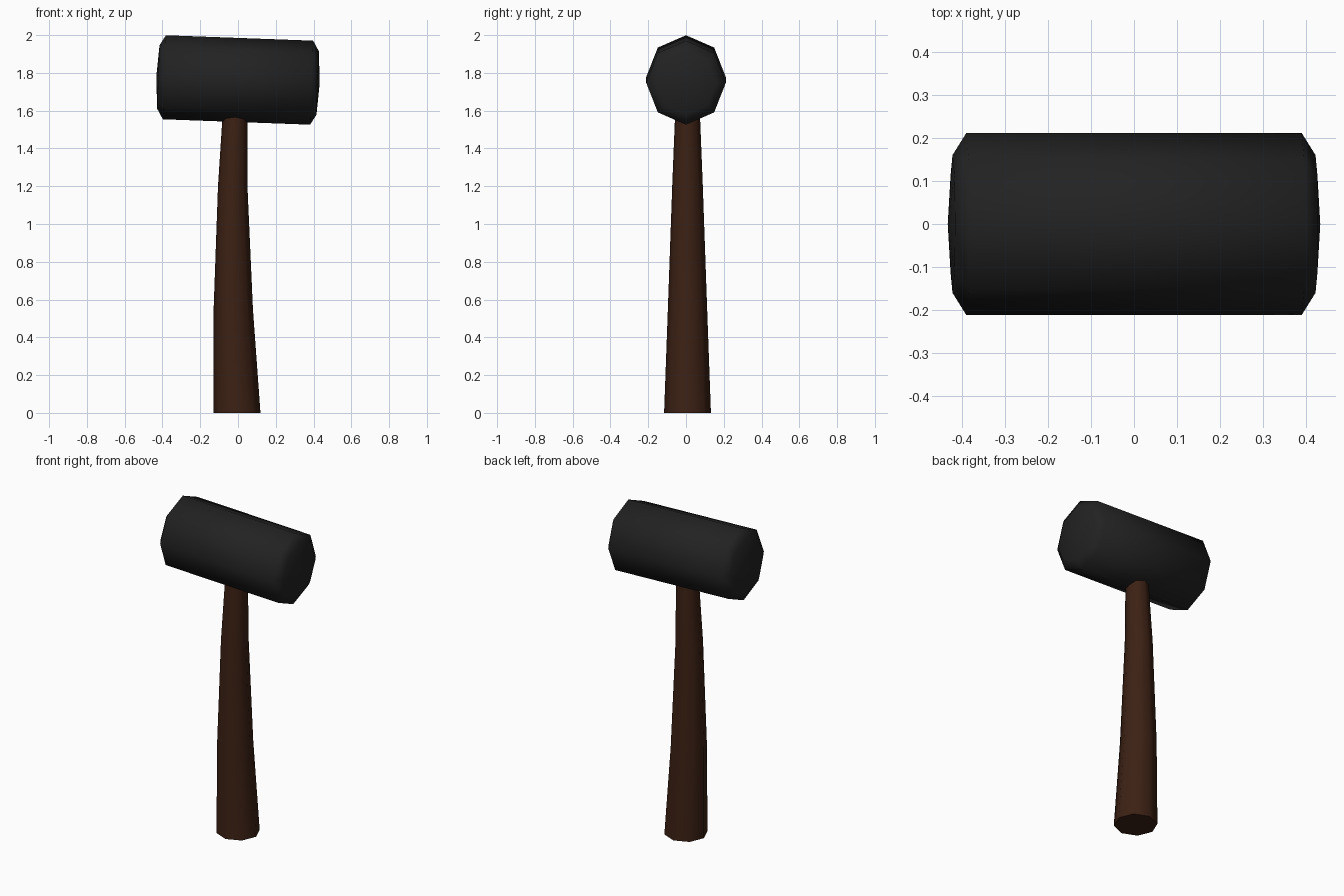
import bpy, bmesh
from math import sin, cos, pi, radians

if "Cube" in bpy.data.objects:
    bpy.data.objects.remove(bpy.data.objects["Cube"])

SIDES = 8


def material(name, rgb):
    m = bpy.data.materials.new(name)
    m.diffuse_color = (*rgb, 1)
    m.use_nodes = True
    m.node_tree.nodes["Principled BSDF"].inputs["Base Color"].default_value = m.diffuse_color
    return m


def loft(name, rings, mat, tips=None):
    """Skin 8-sided rings (centre x, y, z, radius x, radius y); tips are end heights for domed caps."""
    bm = bmesh.new()
    loops = []
    for cx, cy, z, rx, ry in rings:
        loops.append([bm.verts.new((cx + rx * cos(2 * pi * i / SIDES),
                                    cy + ry * sin(2 * pi * i / SIDES), z))
                      for i in range(SIDES)])
    for a, b in zip(loops, loops[1:]):
        for i in range(SIDES):
            j = (i + 1) % SIDES
            bm.faces.new((a[i], a[j], b[j], b[i]))
    for k, loop in enumerate((loops[0], loops[-1])):
        if tips:
            tip = bm.verts.new((0, 0, tips[k]))
            for i in range(SIDES):
                bm.faces.new((loop[i], loop[(i + 1) % SIDES], tip))
        else:
            bm.faces.new(loop)
    bmesh.ops.recalc_face_normals(bm, faces=bm.faces)
    me = bpy.data.meshes.new(name)
    bm.to_mesh(me)
    bm.free()
    me.materials.append(mat)
    ob = bpy.data.objects.new(name, me)
    bpy.context.collection.objects.link(ob)
    bpy.ops.object.select_all(action='DESELECT')
    ob.select_set(True)
    bpy.context.view_layer.objects.active = ob
    bpy.ops.object.shade_smooth_by_angle(angle=radians(65))
    return ob


# Wooden handle: tapering, slightly bent, its top buried in the head
loft("handle", [
    (-0.005, 0.008, 0.0, 0.124, 0.124),
    (-0.025, 0.008, 0.55, 0.104, 0.104),
    (-0.028, 0.008, 1.2, 0.078, 0.081),
    (-0.015, 0.008, 1.6, 0.065, 0.065),
], material("dark_wood", (0.045, 0.015, 0.007)))

# Rubber head: chamfered barrel with shallow domed ends, laid along x and tilted
head = loft("head", [
    (0, 0, -0.422, 0.168, 0.16),
    (0, 0, -0.39, 0.2225, 0.211),
    (0, 0, 0.39, 0.2225, 0.211),
    (0, 0, 0.422, 0.168, 0.16),
], material("black_rubber", (0.016, 0.016, 0.016)), tips=(-0.433, 0.433))
head.location = (0, 0, 1.7625)
head.rotation_euler = (0, radians(92.1), 0)
